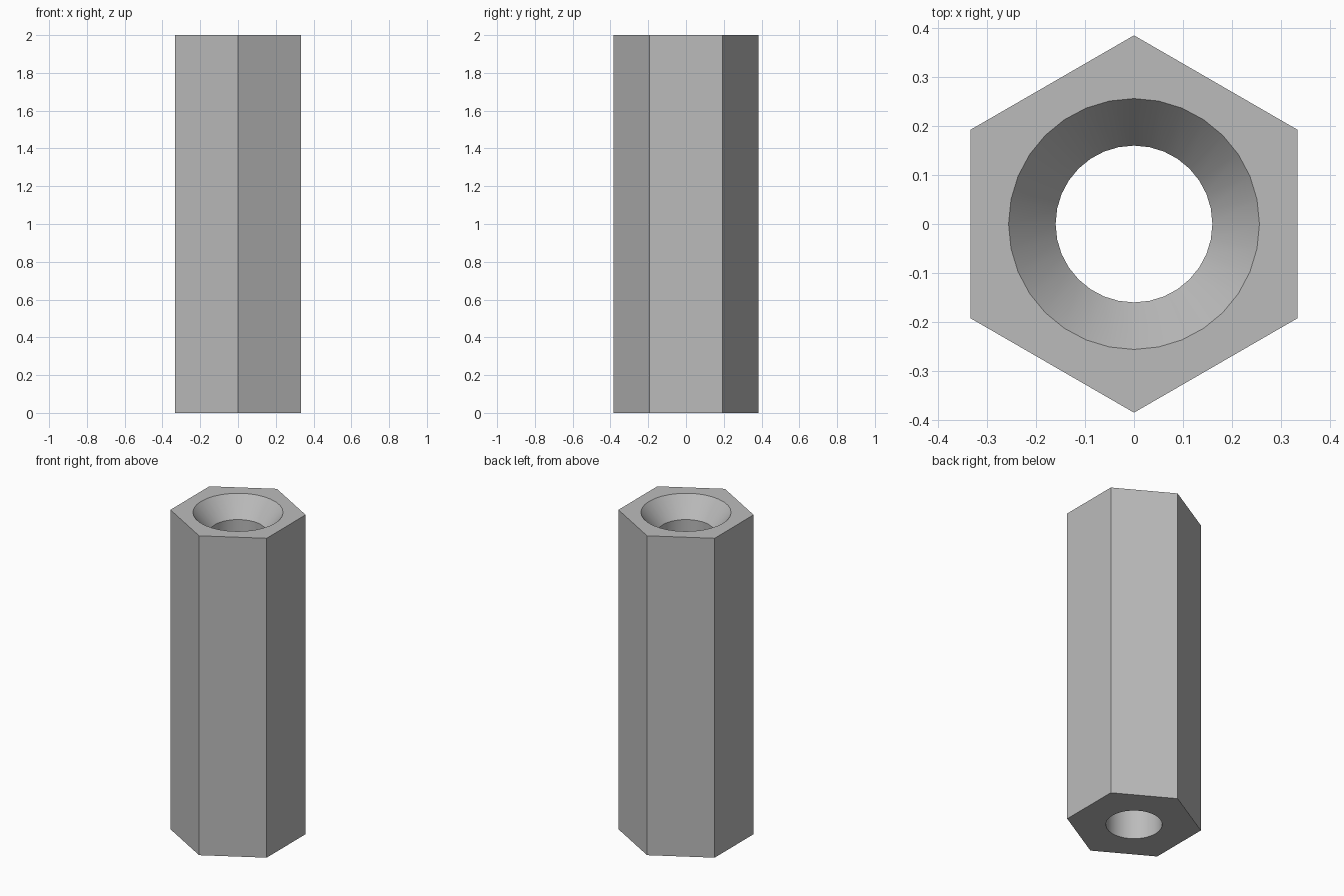
import bpy
import bmesh
from math import sin, cos, pi, radians

cube = bpy.data.objects.get("Cube")
if cube:
    bpy.data.objects.remove(cube)

HEIGHT = 2.0
HEX_RADIUS = 0.385
BORE_RADIUS = 0.16
SINK_RADIUS = 0.256
SINK_DEPTH = 0.12
SIDES = 32

# Plain grey metal
grey = bpy.data.materials.new("grey_metal")
grey.use_nodes = True
colour = (0.5, 0.5, 0.5, 1)
grey.diffuse_color = colour
grey.node_tree.nodes["Principled BSDF"].inputs["Base Color"].default_value = colour

bm = bmesh.new()


def ring(radius, z, count):
    """Closed loop of edges with a corner on the y axis."""
    angles = [pi / 2 + 2 * pi * i / count for i in range(count)]
    verts = [bm.verts.new((radius * cos(a), radius * sin(a), z)) for a in angles]
    return [bm.edges.new((v, verts[(i + 1) % count])) for i, v in enumerate(verts)]


def bridge(a, b):
    bmesh.ops.bridge_loops(bm, edges=a + b)


# Hexagonal outside
hex_low = ring(HEX_RADIUS, 0, 6)
hex_top = ring(HEX_RADIUS, HEIGHT, 6)
bridge(hex_low, hex_top)

# Straight bore opening into a countersink at the top
bore_low = ring(BORE_RADIUS, 0, SIDES)
bore_top = ring(BORE_RADIUS, HEIGHT - SINK_DEPTH, SIDES)
sink_top = ring(SINK_RADIUS, HEIGHT, SIDES)
bridge(bore_low, bore_top)
bridge(bore_top, sink_top)

# Flat end faces around the openings
for outer, inner in ((hex_low, bore_low), (hex_top, sink_top)):
    bmesh.ops.triangle_fill(bm, use_beauty=True, edges=outer + inner)

bmesh.ops.recalc_face_normals(bm, faces=bm.faces)
mesh = bpy.data.meshes.new("hex_standoff")
bm.to_mesh(mesh)
bm.free()
mesh.materials.append(grey)

standoff = bpy.data.objects.new("hex_standoff", mesh)
bpy.context.collection.objects.link(standoff)

# Smooth bore, sharp outer edges
bpy.ops.object.select_all(action="DESELECT")
standoff.select_set(True)
bpy.context.view_layer.objects.active = standoff
bpy.ops.object.shade_smooth_by_angle(angle=radians(30))
